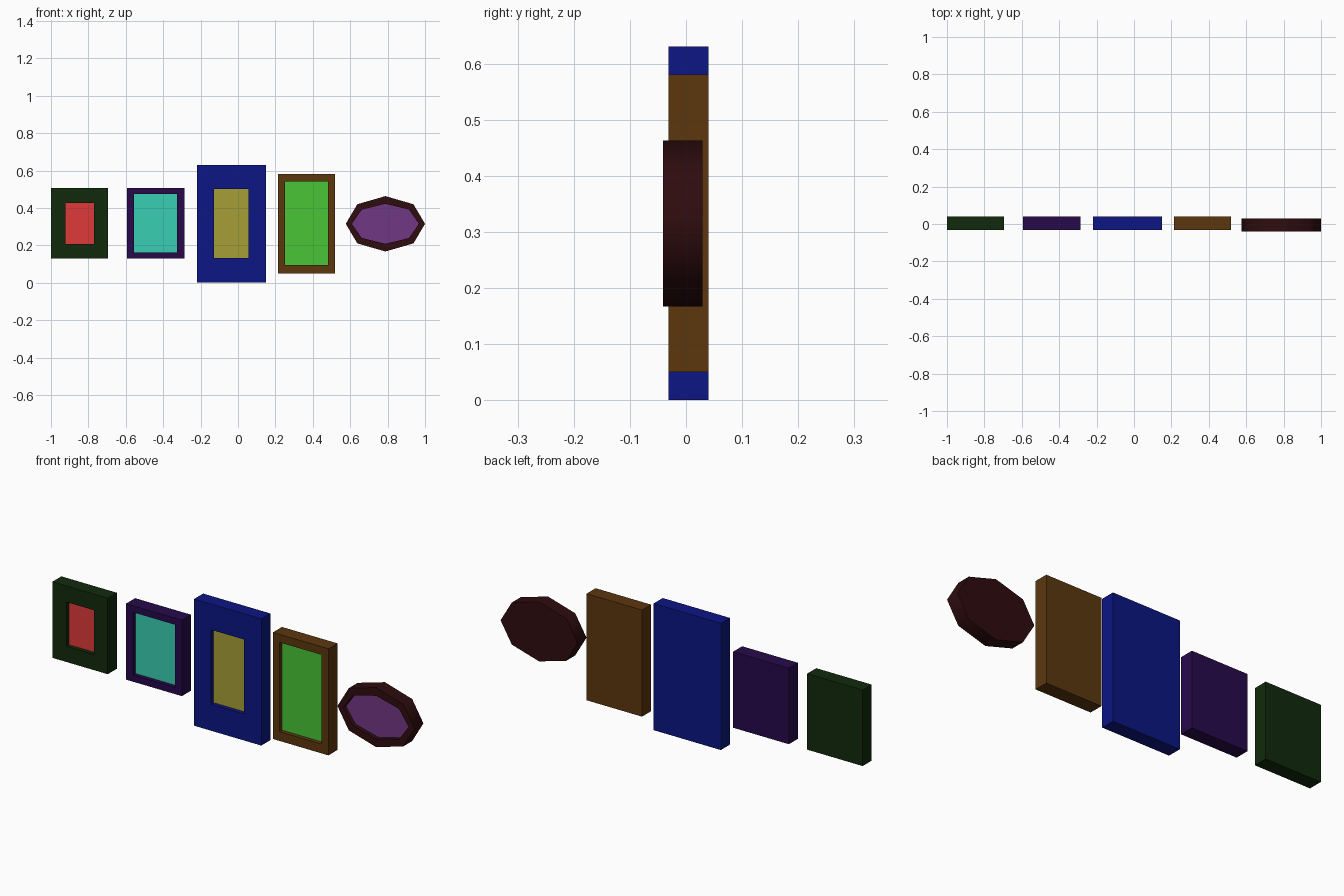
import bpy
import bmesh
from math import cos, sin, pi, radians

if "Cube" in bpy.data.objects:
    bpy.data.objects.remove(bpy.data.objects["Cube"])


def material(name, rgb):
    m = bpy.data.materials.new(name)
    m.diffuse_color = [(c / 255) ** 2.2 for c in rgb] + [1]
    m.use_nodes = True
    m.node_tree.nodes["Principled BSDF"].inputs["Base Color"].default_value = m.diffuse_color
    return m


def finish(name, bm, rgb, fix_normals=True):
    if fix_normals:
        bmesh.ops.recalc_face_normals(bm, faces=bm.faces)
    me = bpy.data.meshes.new(name)
    bm.to_mesh(me)
    bm.free()
    me.materials.append(material(name + "_colour", rgb))
    ob = bpy.data.objects.new(name, me)
    bpy.context.collection.objects.link(ob)
    return ob


def rectangle(x0, x1, z0, z1):
    return [(x0, z0), (x1, z0), (x1, z1), (x0, z1)]


def octagon(cx, cz, rx, rz):
    return [(cx + rx * cos(i * pi / 4), cz + rz * sin(i * pi / 4)) for i in range(8)]


def picture(name, outer, inner, y_front, y_back, frame_rgb, panel_rgb, recess=0.02):
    y_panel = y_front + recess
    # frame: back outline -> front outline -> opening -> recessed edge
    bm = bmesh.new()
    loops = [[bm.verts.new((x, y, z)) for x, z in pts] for pts, y in
             ((outer, y_back), (outer, y_front), (inner, y_front), (inner, y_panel))]
    n = len(outer)
    for a, b in zip(loops, loops[1:]):
        for i in range(n):
            j = (i + 1) % n
            bm.faces.new((a[i], a[j], b[j], b[i]))
    bm.faces.new(loops[0][::-1])
    # temporary recess floor, so that normals are found on a closed solid
    floor = bm.faces.new(loops[3])
    bmesh.ops.recalc_face_normals(bm, faces=bm.faces)
    bmesh.ops.delete(bm, geom=[floor], context='FACES_ONLY')
    frame = finish(name + "_frame", bm, frame_rgb, False)
    # picture panel closing the recess, facing the front
    bm = bmesh.new()
    bm.faces.new([bm.verts.new((x, y_panel, z)) for x, z in inner])
    finish(name + "_panel", bm, panel_rgb, False)
    return frame


# four rectangular pictures: outer and inner x0, x1, z0, z1
rows = [
    ("green", (-1.0, -0.695, 0.129, 0.507), (-0.923, -0.77, 0.207, 0.427),
     (24, 46, 20), (222, 60, 60)),
    ("violet", (-0.594, -0.287, 0.129, 0.507), (-0.555, -0.325, 0.162, 0.474),
     (44, 18, 76), (60, 205, 178)),
    ("blue", (-0.22, 0.15, 0.0, 0.63), (-0.128, 0.056, 0.132, 0.502),
     (20, 28, 130), (165, 157, 58)),
    ("brown", (0.214, 0.519, 0.05, 0.58), (0.25, 0.482, 0.096, 0.54),
     (92, 58, 22), (75, 195, 58)),
]
for name, outer, inner, c1, c2 in rows:
    picture(name, rectangle(*outer), rectangle(*inner), -0.031, 0.04, c1, c2)

# octagonal picture, set slightly further forward
octo = picture("octagonal", octagon(0.788, 0.315, 0.212, 0.148),
               octagon(0.788, 0.315, 0.179, 0.107), -0.041, 0.029,
               (50, 20, 22), (112, 58, 130))
bpy.context.view_layer.objects.active = octo
octo.select_set(True)
bpy.ops.object.shade_smooth_by_angle(angle=radians(65))
